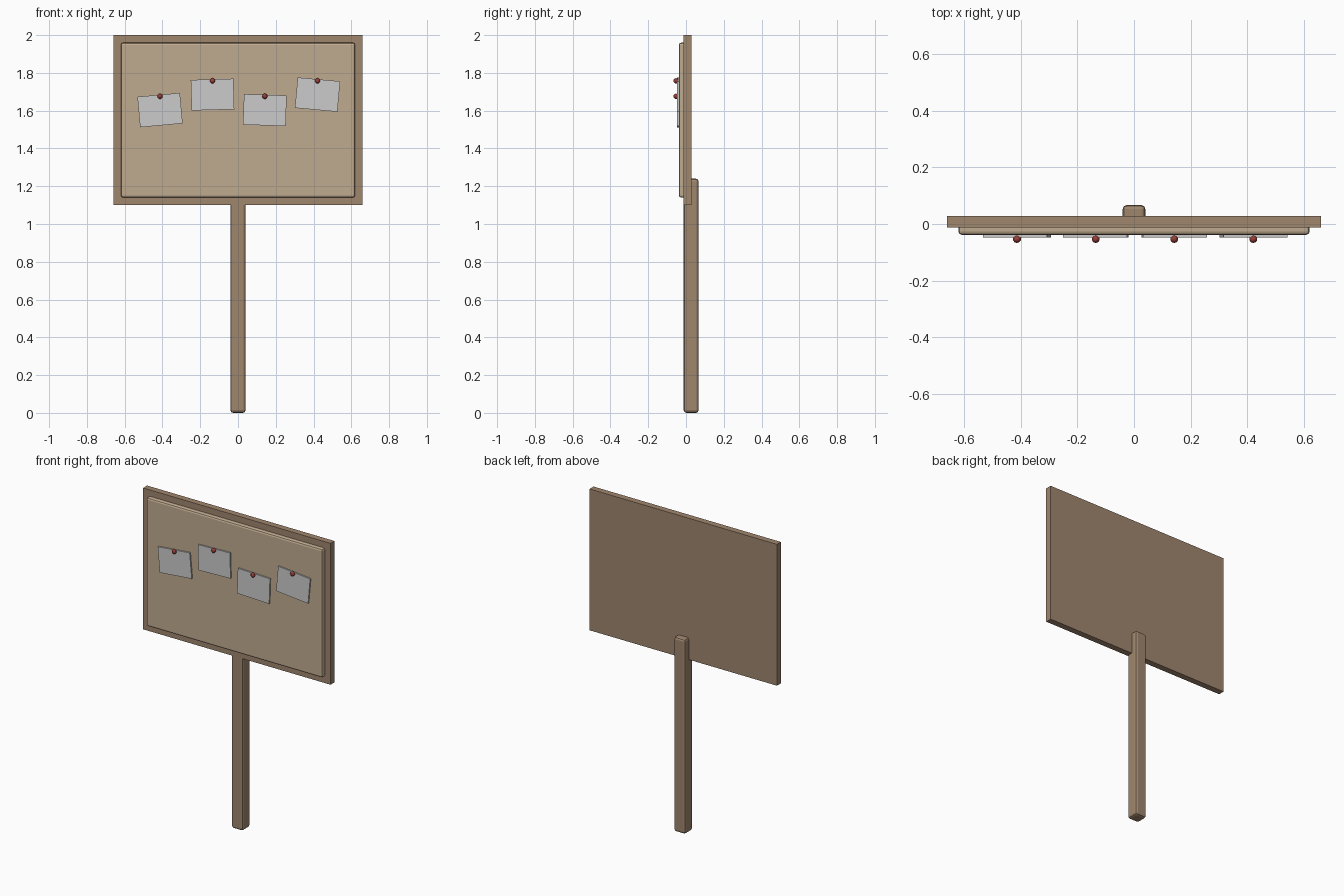
import bpy
from math import radians

if "Cube" in bpy.data.objects:
    bpy.data.objects.remove(bpy.data.objects["Cube"])


def material(name, rgb):
    m = bpy.data.materials.new(name)
    m.diffuse_color = (*rgb, 1)
    m.use_nodes = True
    m.node_tree.nodes["Principled BSDF"].inputs["Base Color"].default_value = m.diffuse_color
    return m


WOOD = material("wood", (0.35, 0.24, 0.155))
CORK = material("cork", (0.53, 0.41, 0.275))
PAPER = material("paper", (0.72, 0.72, 0.70))
RED = material("pin_red", (0.32, 0.05, 0.04))


def box(name, lo, hi, mat, bevel=0.0, tilt=0.0):
    """Box between two corners, optionally rounded and turned about y."""
    centre = [(a + b) / 2 for a, b in zip(lo, hi)]
    bpy.ops.mesh.primitive_cube_add(size=1, location=centre)
    ob = bpy.context.object
    ob.name = name
    ob.scale = [b - a for a, b in zip(lo, hi)]
    bpy.ops.object.transform_apply(location=False, rotation=False, scale=True)
    ob.rotation_euler.y = radians(tilt)
    ob.data.materials.append(mat)
    if bevel:
        mod = ob.modifiers.new("rounded_edges", "BEVEL")
        mod.width = bevel
        mod.segments = 2
    return ob


# Post, backing panel and raised cork board
box("post", (-0.04, -0.012, 0), (0.04, 0.067, 1.24), WOOD, bevel=0.014)
box("backing_panel", (-0.66, -0.012, 1.10), (0.66, 0.028, 2.0), WOOD)
box("cork_board", (-0.62, -0.038, 1.14), (0.62, 0.0, 1.96), CORK, bevel=0.012)

# Pinned notes: x, centre height, tilt
W, H = 0.226, 0.162
notes = [(-0.413, 1.603, -5.2), (-0.135, 1.685, -1.7),
         (0.142, 1.603, 1.9), (0.421, 1.685, 5.2)]
for i, (x, z, tilt) in enumerate(notes, 1):
    box(f"note_{i}", (x - W / 2, -0.047, z - H / 2),
        (x + W / 2, -0.037, z + H / 2), PAPER, tilt=tilt)
    bpy.ops.mesh.primitive_uv_sphere_add(segments=10, ring_count=6, radius=0.0145,
                                         location=(x, -0.0525, z + 0.073))
    pin = bpy.context.object
    pin.name = f"pin_{i}"
    pin.data.materials.append(RED)
